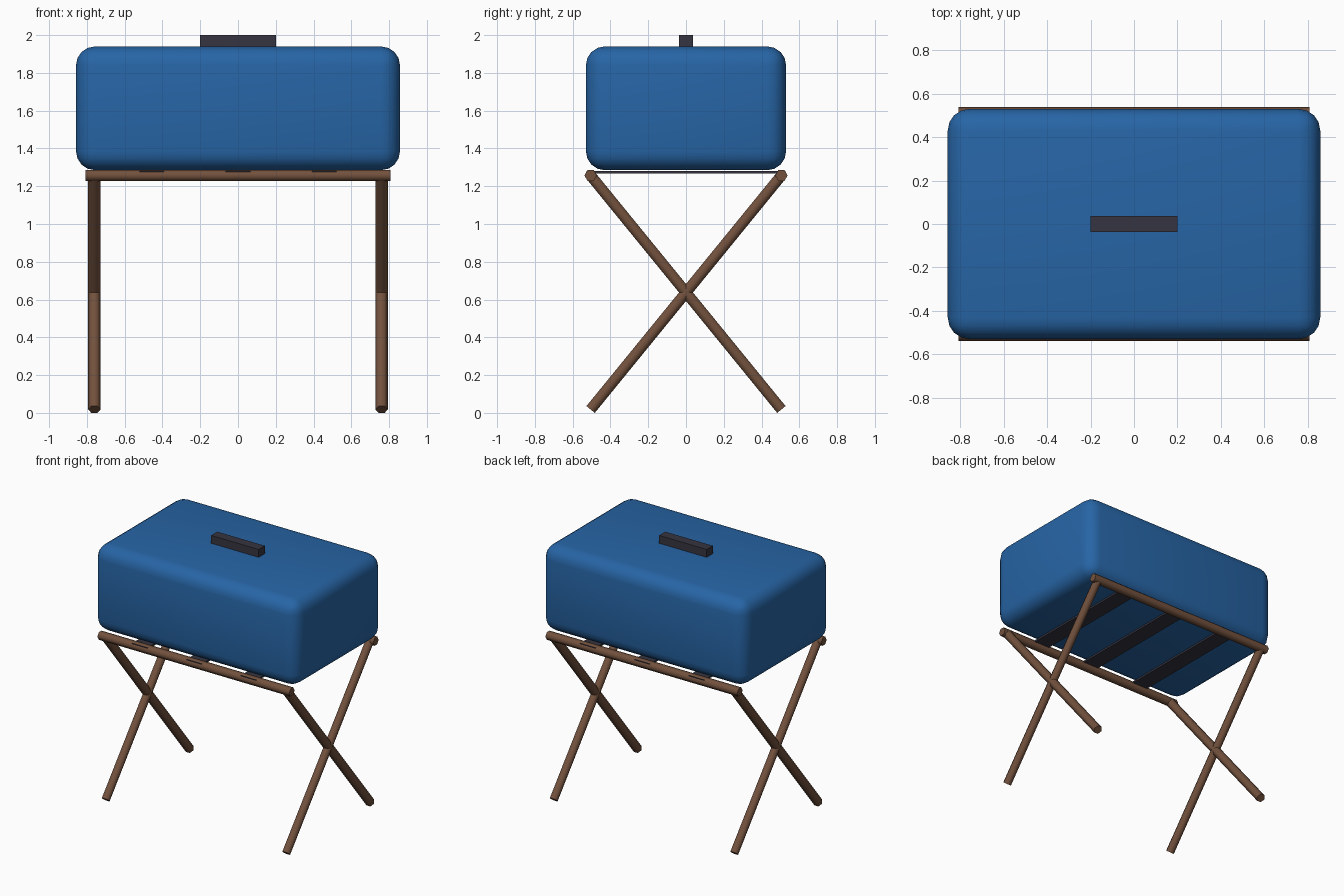
import bpy, math
from mathutils import Vector, Matrix

if "Cube" in bpy.data.objects:
    bpy.data.objects.remove(bpy.data.objects["Cube"])


def material(name, rgb):
    m = bpy.data.materials.new(name)
    m.diffuse_color = (*rgb, 1)
    m.use_nodes = True
    m.node_tree.nodes["Principled BSDF"].inputs["Base Color"].default_value = m.diffuse_color
    return m


blue = material("blue", (0.02, 0.13, 0.38))
brown = material("brown wood", (0.17, 0.083, 0.047))
charcoal = material("charcoal", (0.037, 0.035, 0.052))


def finish(ob, name, mat, angle=None):
    ob.name = name
    ob.data.materials.append(mat)
    if angle:
        bpy.ops.object.shade_smooth_by_angle(angle=math.radians(angle))
    return ob


def box(name, centre, size, mat):
    bpy.ops.mesh.primitive_cube_add(size=1)
    ob = bpy.context.object
    ob.data.transform(Matrix.Translation(centre) @ Matrix.Diagonal((*size, 1)))
    return finish(ob, name, mat)


def rod(name, a, b, side, radius=0.033):
    """Six-sided pole from a to b with a corner pointing along side."""
    a, b = Vector(a), Vector(b)
    axis = (b - a).normalized()
    s = Vector(side)
    rot = Matrix((s.cross(axis) * -1, s, axis)).transposed().to_4x4()
    bpy.ops.mesh.primitive_cylinder_add(vertices=6, radius=radius, depth=(b - a).length)
    ob = bpy.context.object
    ob.data.transform(Matrix.Translation((a + b) / 2) @ rot)
    return finish(ob, name, brown, 65)


# Rounded case
case = box("case", (0, 0, 1.6125), (1.715, 1.06, 0.655), blue)
bevel = case.modifiers.new("round", 'BEVEL')
bevel.width = 0.1
bevel.segments = 4
bpy.ops.object.modifier_apply(modifier="round")
bpy.ops.object.shade_smooth_by_angle(angle=math.radians(40))

# Handle on the lid
box("handle", (0, 0, 1.965), (0.4, 0.074, 0.07), charcoal)

# Crossed legs and the two top rails
for sy, end in ((-1, "front"), (1, "back")):
    rod(end + "_rail", (-0.807, sy * 0.505, 1.257), (0.807, sy * 0.505, 1.257), (0, 1, 0))
    for sx, hand in ((-1, "left"), (1, "right")):
        rod(f"{end}_{hand}_leg", (sx * 0.76, sy * 0.505, 0.018),
            (sx * 0.76, -sy * 0.505, 1.257), (1, 0, 0))

# Straps between the rails
for i, x in enumerate((-0.457, 0, 0.457)):
    box(f"strap_{i + 1}", (x, 0, 1.274), (0.13, 1.055, 0.014), charcoal)
